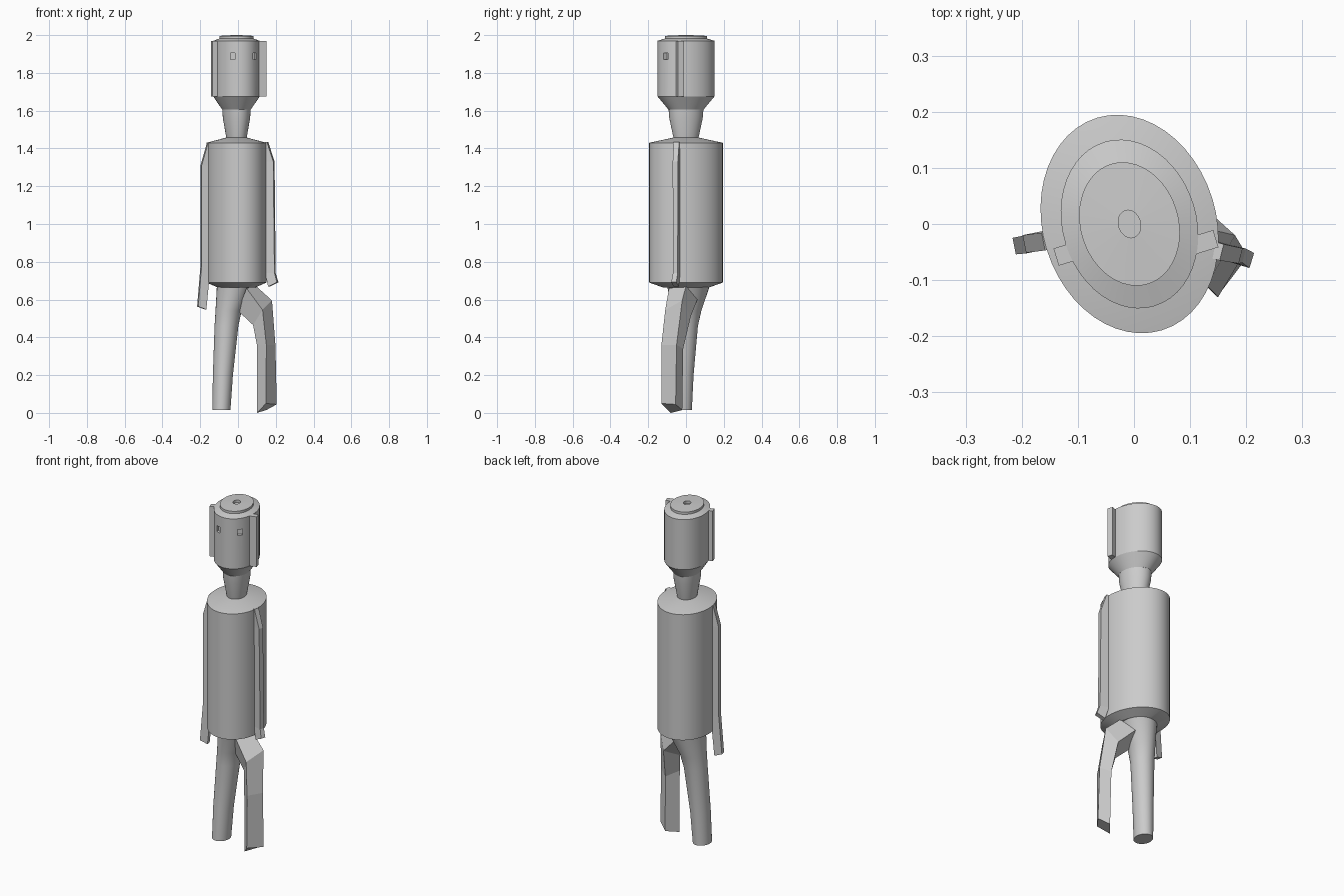
import bpy, bmesh, math
from mathutils import Vector, Matrix

if "Cube" in bpy.data.objects:
    bpy.data.objects.remove(bpy.data.objects["Cube"], do_unlink=True)

grey = bpy.data.materials.new("plain_grey")
grey.use_nodes = True
grey.diffuse_color = (0.6, 0.6, 0.6, 1)
grey.node_tree.nodes["Principled BSDF"].inputs["Base Color"].default_value = (0.6, 0.6, 0.6, 1)

TURN = math.radians(17)      # the figure is turned slightly to its left
ASPECT = 0.78                # oval body, narrower across than deep
AXIS_X = -0.008


def loft(name, rings, smooth=False):
    """Skin a closed solid through rings of equal length."""
    bm = bmesh.new()
    loops = [[bm.verts.new(p) for p in ring] for ring in rings]
    n = len(loops[0])
    for low, high in zip(loops, loops[1:]):
        for i in range(n):
            j = (i + 1) % n
            bm.faces.new((low[i], low[j], high[j], high[i]))
    bm.faces.new(loops[0])
    bm.faces.new(loops[-1])
    bmesh.ops.recalc_face_normals(bm, faces=bm.faces)
    mesh = bpy.data.meshes.new(name)
    bm.to_mesh(mesh)
    bm.free()
    mesh.materials.append(grey)
    obj = bpy.data.objects.new(name, mesh)
    bpy.context.collection.objects.link(obj)
    if smooth:
        bpy.ops.object.select_all(action='DESELECT')
        obj.select_set(True)
        bpy.context.view_layer.objects.active = obj
        bpy.ops.object.shade_smooth_by_angle(angle=math.radians(20))
    return obj


def oval(cx, cy, z, rx, ry, turn=TURN, n=48):
    spin = Matrix.Rotation(turn, 3, 'Z')
    return [spin @ Vector((rx * math.cos(a), ry * math.sin(a), 0)) + Vector((cx, cy, z))
            for a in (math.tau * i / n for i in range(n))]


def turned(name, profile):
    return loft(name, [oval(AXIS_X, 0, z, r * ASPECT, r) for r, z in profile], True)


def box_ring(x, y, z, hx, hy, turn, slope=0):
    """Rectangular section; slope lifts its outer edge."""
    spin = Matrix.Rotation(turn, 3, 'Z')
    return [spin @ Vector((sx * hx, sy * hy, sx * slope)) + Vector((x, y, z))
            for sx, sy in ((-1, -1), (1, -1), (1, 1), (-1, 1))]


# Torso, neck and head
turned("torso", [(0.127, 0.665), (0.198, 0.69), (0.198, 1.43), (0.066, 1.458)])
turned("neck", [(0.066, 1.45), (0.09, 1.56), (0.094, 1.61)])
head = turned("head", [(0.094, 1.605), (0.153, 1.675), (0.153, 1.97), (0.112, 1.982),
                       (0.112, 1.996), (0.025, 2.0), (0.025, 1.985)])

# Eye sockets cut into the face
for side, u in (("right", -0.061), ("left", 0.061)):
    spot = Matrix.Rotation(TURN, 3, 'Z') @ Vector((u, -0.132, 0))
    cutter = loft(side + "_eye_cutter",
                  [box_ring(spot.x + AXIS_X, spot.y, z, 0.013, 0.02, TURN + u * 5)
                   for z in (1.87, 1.905)])
    cutter.hide_render = True
    cutter.hide_viewport = True
    cutter.display_type = 'WIRE'
    cut = head.modifiers.new(side + "_eye", 'BOOLEAN')
    cut.operation = 'DIFFERENCE'
    cut.solver = 'EXACT'
    cut.object = cutter

# Ears: upright slabs
for side, x, y in (("right", -0.113, -0.051), ("left", 0.12, -0.034)):
    loft(side + "_ear", [box_ring(x, y, z, 0.027, 0.016, TURN) for z in (1.675, 1.97)])

# Arms: flat straps bent at the shoulder and wrist
loft("left_arm", [box_ring(0.135, -0.045, 1.43, 0.022, 0.015, -0.25, 0.005),
                  box_ring(0.163, -0.05, 1.33, 0.028, 0.014, -0.25),
                  box_ring(0.171, -0.05, 0.74, 0.026, 0.013, -0.25),
                  box_ring(0.187, -0.058, 0.68, 0.024, 0.014, -0.3, 0.012)])
loft("right_arm", [box_ring(-0.14, -0.027, 1.42, 0.022, 0.016, 0.2, -0.01),
                   box_ring(-0.168, -0.03, 1.31, 0.028, 0.016, 0.2),
                   box_ring(-0.172, -0.032, 0.78, 0.024, 0.016, 0.2),
                   box_ring(-0.192, -0.035, 0.555, 0.022, 0.015, 0.2, -0.008)])

# Right leg: round, tapering down from the hip
loft("right_leg", [oval(-0.088, -0.027, 0.015, 0.048, 0.058, 0, 32),
                   oval(-0.08, -0.02, 0.2, 0.053, 0.06, 0, 32),
                   oval(-0.061, -0.003, 0.46, 0.063, 0.066, 0, 32),
                   oval(-0.05, 0.003, 0.54, 0.069, 0.078, 0, 32),
                   oval(-0.015, 0.013, 0.67, 0.097, 0.112, 0, 32)], True)

# Left leg: four-sided, bent at hip and knee (front, outer, back, inner corners)
loft("left_leg", [
    [(0.148, -0.13, 0.05), (0.205, -0.055, 0.045), (0.15, -0.02, 0.015), (0.1, -0.08, 0.0)],
    [(0.15, -0.13, 0.36), (0.198, -0.05, 0.36), (0.145, -0.015, 0.34), (0.1, -0.085, 0.36)],
    [(0.13, -0.11, 0.545), (0.18, -0.02, 0.595), (0.13, 0.025, 0.51), (0.08, -0.06, 0.465)],
    [(0.045, -0.09, 0.66), (0.095, 0.0, 0.672), (0.04, 0.06, 0.6), (0.0, -0.03, 0.54)]])
